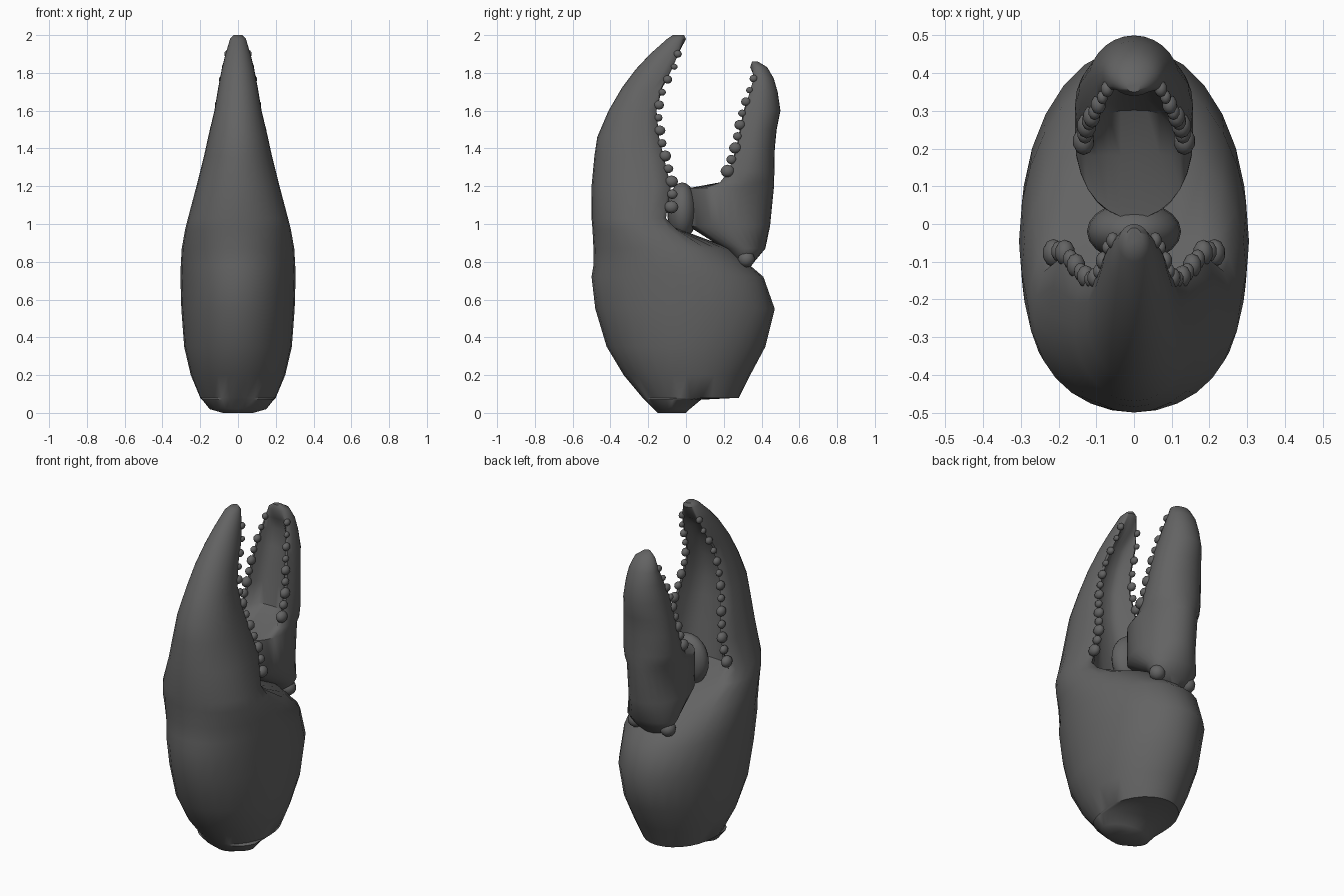
import bpy, bmesh, math
from mathutils import Vector, Matrix

if "Cube" in bpy.data.objects:
    bpy.data.objects.remove(bpy.data.objects["Cube"])

shell = bpy.data.materials.new("dark_grey_shell")
shell.diffuse_color = (0.125, 0.125, 0.125, 1)
shell.use_nodes = True
shell.node_tree.nodes["Principled BSDF"].inputs["Base Color"].default_value = shell.diffuse_color


def finish(name, bm, angle=50):
    bmesh.ops.recalc_face_normals(bm, faces=bm.faces)
    me = bpy.data.meshes.new(name)
    bm.to_mesh(me)
    bm.free()
    me.materials.append(shell)
    ob = bpy.data.objects.new(name, me)
    bpy.context.collection.objects.link(ob)
    bpy.ops.object.select_all(action='DESELECT')
    ob.select_set(True)
    bpy.context.view_layer.objects.active = ob
    bpy.ops.object.shade_smooth_by_angle(angle=math.radians(angle))
    return ob


def ramp(a, b, v):
    t = max(0, min(1, (v - a) / (b - a)))
    return t * t * (3 - 2 * t)


def section_point(sec, a, hollow_rule):
    """Elliptical outside; the gripping side turns into a trough where hollow."""
    z, outer, inner, w = sec
    hollow = hollow_rule(z)
    mid = inner + (outer - inner) * (0.5 - 0.1 * hollow)
    c = math.cos(a)
    if c >= 0:
        y = mid + (outer - mid) * c
    else:
        trough = min(1, -2 * c) * (inner - mid) + 0.33 * (outer - inner) * ramp(0.55, 1, -c)
        y = mid + (1 - hollow) * (inner - mid) * -c + hollow * trough
    return Vector((w * math.sin(a), y, z))


def loft(name, sections, hollow_rule, n=28):
    bm = bmesh.new()
    rings = [[bm.verts.new(section_point(s, 2 * math.pi * i / n, hollow_rule)) for i in range(n)]
             for s in sections]
    for r0, r1 in zip(rings, rings[1:]):
        for i in range(n):
            j = (i + 1) % n
            bm.faces.new((r0[i], r0[j], r1[j], r1[i]))
    bm.faces.new(rings[0])
    bm.faces.new(rings[-1])
    return finish(name, bm)


def section_at(sections, z):
    for a, b in zip(sections, sections[1:]):
        if a[0] <= z <= b[0]:
            f = (z - a[0]) / (b[0] - a[0])
            return [p + (q - p) * f for p, q in zip(a, b)]


def teeth(name, sections, hollow_rule, z0, z1, count):
    """Mirrored rows of alternating knobs on both rims, shrinking to the tip."""
    bm = bmesh.new()
    for i in range(count):
        f = i / (count - 1)
        z = z0 + (z1 - z0) * f
        r = (0.034 - 0.014 * f) * (0.78 if i % 2 else 1)
        p = section_point(section_at(sections, z), math.radians(121), hollow_rule)
        for side in (1, -1):
            m = Matrix.Translation((side * p.x, p.y, z)) @ Matrix.Diagonal((0.85, 1.1, 1, 1))
            bmesh.ops.create_icosphere(bm, subdivisions=2, radius=r, matrix=m)
    return finish(name, bm)


# Palm with fixed finger: height, outer y, inner y, half width
def palm_hollow(z):
    return ramp(0.9, 1.1, z) * (1 - ramp(1.83, 1.95, z))


palm = [
    (0.00, -0.15, 0.00, 0.08),
    (0.02, -0.17, 0.02, 0.15),
    (0.07, -0.22, 0.08, 0.19),
    (0.08, -0.23, 0.28, 0.20),
    (0.20, -0.33, 0.34, 0.25),
    (0.35, -0.42, 0.42, 0.285),
    (0.55, -0.48, 0.47, 0.30),
    (0.72, -0.50, 0.41, 0.305),
    (0.78, -0.49, 0.34, 0.303),
    (0.87, -0.49, 0.24, 0.298),
    (0.97, -0.495, 0.02, 0.28),
    (1.03, -0.50, -0.08, 0.265),
    (1.20, -0.50, -0.07, 0.22),
    (1.36, -0.485, -0.11, 0.18),
    (1.46, -0.47, -0.135, 0.158),
    (1.60, -0.41, -0.15, 0.125),
    (1.72, -0.34, -0.12, 0.105),
    (1.82, -0.265, -0.07, 0.086),
    (1.90, -0.19, -0.02, 0.066),
    (1.98, -0.10, 0.00, 0.042),
    (2.00, -0.07, -0.01, 0.022),
]
loft("palm_and_fixed_finger", palm, palm_hollow)
teeth("fixed_finger_teeth", palm, palm_hollow, 1.09, 1.9, 13)


# Movable finger, hollow towards the front
def finger_hollow(z):
    return ramp(1.18, 1.28, z) * (1 - ramp(1.72, 1.82, z))


finger = [
    (0.77, 0.34, 0.29, 0.05),
    (0.81, 0.37, 0.26, 0.12),
    (0.87, 0.42, 0.20, 0.15),
    (0.99, 0.445, 0.01, 0.157),
    (1.19, 0.465, 0.01, 0.157),
    (1.22, 0.466, 0.14, 0.157),
    (1.28, 0.468, 0.22, 0.156),
    (1.40, 0.47, 0.26, 0.147),
    (1.50, 0.48, 0.28, 0.135),
    (1.60, 0.50, 0.30, 0.12),
    (1.70, 0.485, 0.335, 0.10),
    (1.77, 0.465, 0.345, 0.083),
    (1.83, 0.43, 0.34, 0.06),
    (1.86, 0.38, 0.35, 0.02),
]
loft("movable_finger", finger, finger_hollow)
teeth("movable_finger_teeth", finger, finger_hollow, 1.28, 1.77, 9)

# Soft joint between the fingers
bm = bmesh.new()
joint = Matrix.Translation((0, -0.02, 1.07)) @ Matrix.Diagonal((0.125, 0.08, 0.15, 1))
bmesh.ops.create_uvsphere(bm, u_segments=20, v_segments=12, radius=1, matrix=joint)
finish("finger_joint", bm)

# Hinge knuckles at the lower corners of the movable finger
bm = bmesh.new()
for side in (1, -1):
    spot = Matrix.Translation((side * 0.105, 0.32, 0.815))
    bmesh.ops.create_icosphere(bm, subdivisions=2, radius=0.045, matrix=spot)
finish("hinge_knuckles", bm)
